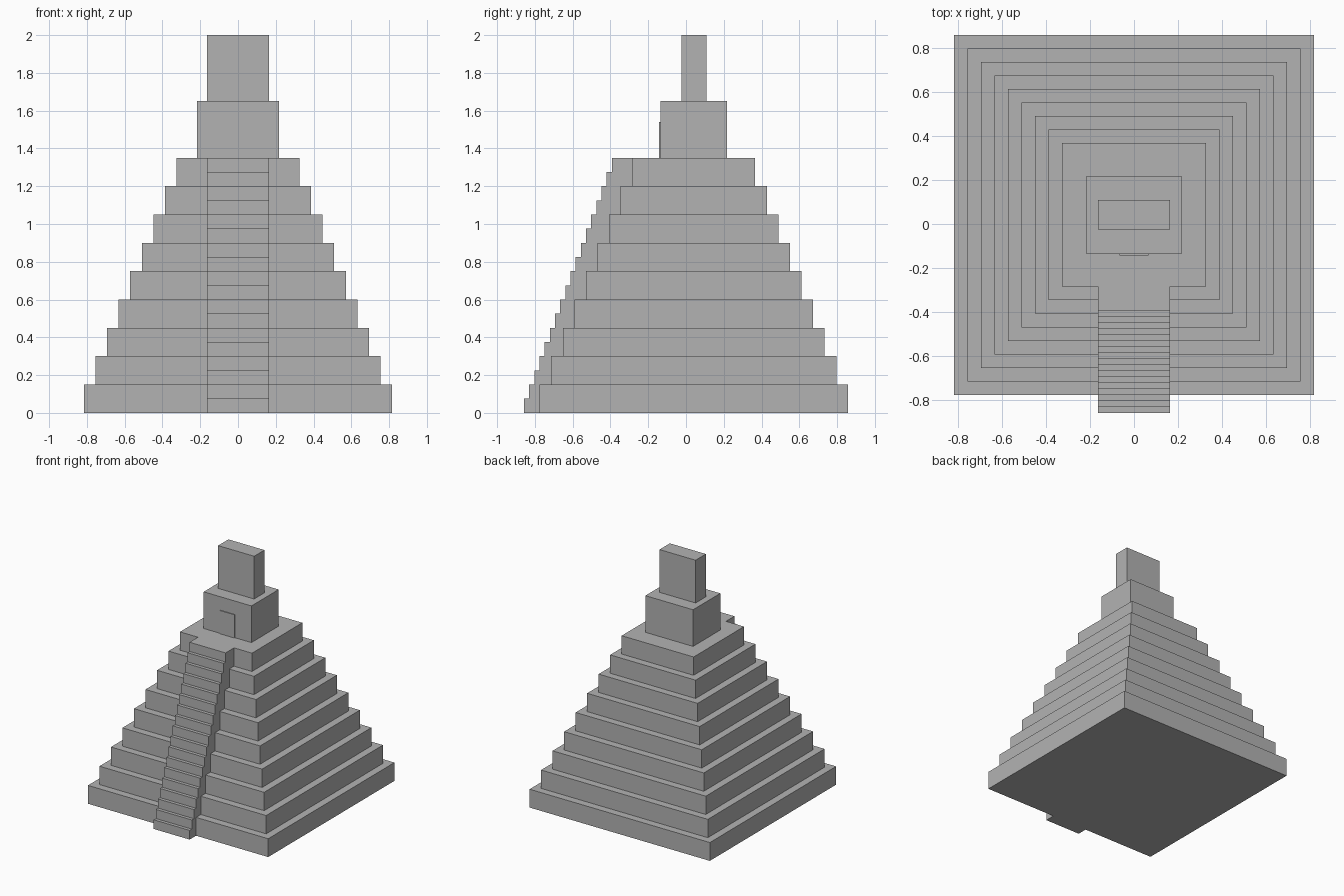
import bpy
import bmesh

if "Cube" in bpy.data.objects:
    bpy.data.objects.remove(bpy.data.objects["Cube"])

stone = bpy.data.materials.new("grey_stone")
stone.diffuse_color = (0.45, 0.45, 0.45, 1)
stone.use_nodes = True
stone.node_tree.nodes["Principled BSDF"].inputs["Base Color"].default_value = stone.diffuse_color

TIERS, TIER_H = 9, 0.15
BASE_HALF, INSET, MID_Y = 0.816, 0.0613, 0.041
TOP = TIERS * TIER_H


def finish(name, bm):
    bmesh.ops.recalc_face_normals(bm, faces=bm.faces)
    mesh = bpy.data.meshes.new(name)
    bm.to_mesh(mesh)
    bm.free()
    mesh.materials.append(stone)
    obj = bpy.data.objects.new(name, mesh)
    bpy.context.collection.objects.link(obj)
    return obj


def box(name, half_x, y0, y1, z0, z1):
    bm = bmesh.new()
    bmesh.ops.create_cube(bm, size=1)
    bmesh.ops.scale(bm, verts=bm.verts, vec=(2 * half_x, y1 - y0, z1 - z0))
    bmesh.ops.translate(bm, verts=bm.verts, vec=(0, (y0 + y1) / 2, (z0 + z1) / 2))
    return finish(name, bm)


# Square stepped terraces
for i in range(TIERS):
    half = BASE_HALF - i * INSET
    box(f"terrace_{i + 1}", half, MID_Y - half, MID_Y + half,
        i * TIER_H, (i + 1) * TIER_H)

# Stairway: stepped front profile, with a back that follows the terraces
STEPS, STEP_H = 18, TIER_H / 2
FRONT_LOW, FRONT_HIGH, STAIR_HALF = -0.858, -0.393, 0.163
run = (FRONT_HIGH - FRONT_LOW) / (STEPS - 1)
profile = []
for i in range(STEPS):
    y = FRONT_LOW + i * run
    profile += [(y, i * STEP_H), (y, (i + 1) * STEP_H)]
for i in reversed(range(TIERS)):
    y = MID_Y - BASE_HALF + i * INSET
    profile += [(y, (i + 1) * TIER_H), (y, i * TIER_H)]
bm = bmesh.new()
side = bm.faces.new([bm.verts.new((-STAIR_HALF, y, z)) for y, z in profile])
ext = bmesh.ops.extrude_face_region(bm, geom=[side], use_keep_orig=True)
moved = [v for v in ext["geom"] if isinstance(v, bmesh.types.BMVert)]
bmesh.ops.translate(bm, verts=moved, vec=(2 * STAIR_HALF, 0, 0))
finish("stairway", bm)

# Temple, its doorway panel and the roof crest
box("temple", 0.216, -0.135, 0.217, TOP, 1.65)
box("doorway", 0.066, -0.142, -0.135, TOP, 1.54)
box("roof_crest", 0.163, -0.024, 0.109, 1.65, 2.0)
